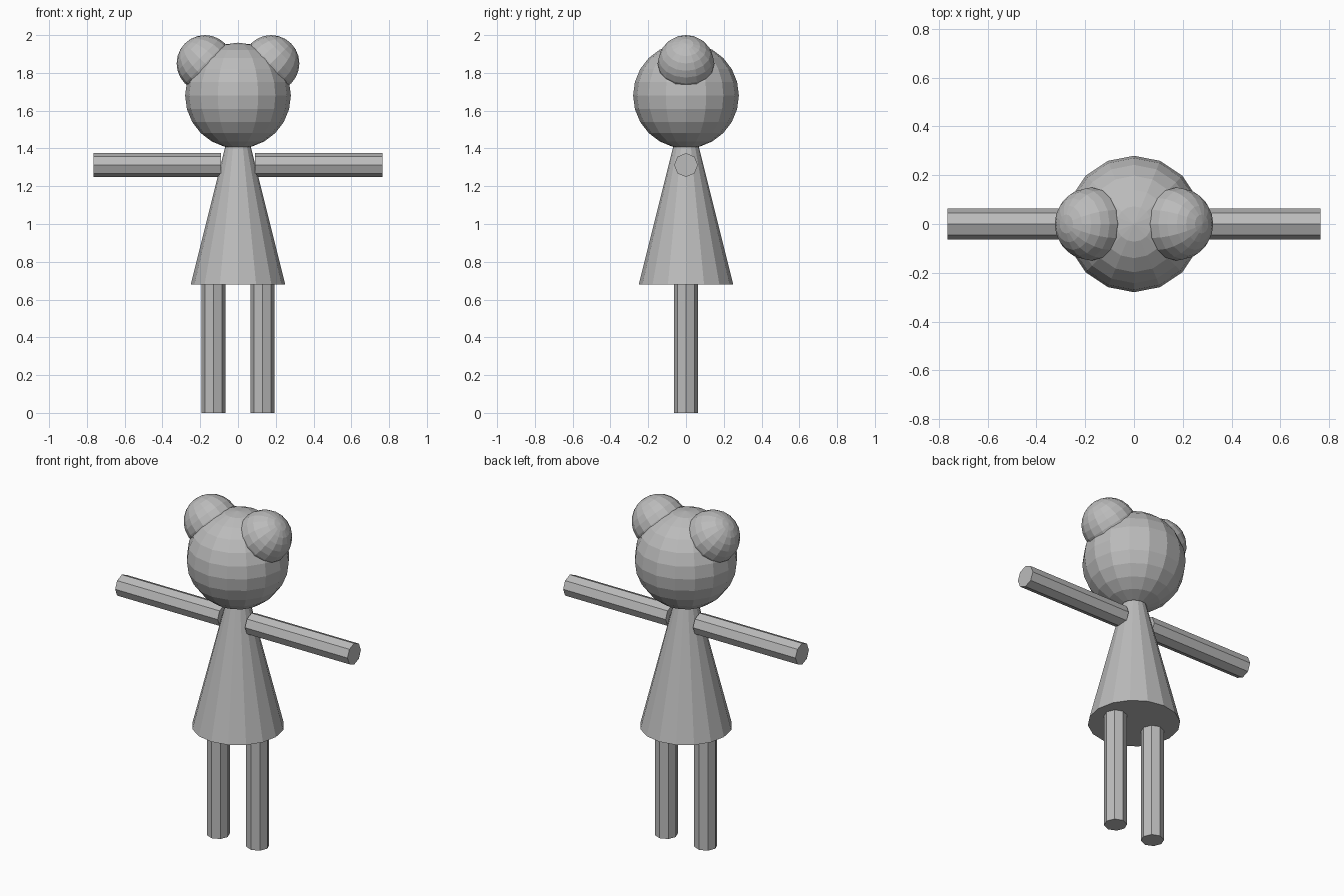
import bpy
from math import pi

if "Cube" in bpy.data.objects:
    bpy.data.objects.remove(bpy.data.objects["Cube"], do_unlink=True)

# Single plain grey for the whole figure
grey = bpy.data.materials.new("plain grey")
grey.use_nodes = True
GREY = (0.5, 0.5, 0.5, 1)
grey.diffuse_color = GREY
grey.node_tree.nodes["Principled BSDF"].inputs["Base Color"].default_value = GREY


def finish(name):
    obj = bpy.context.object
    obj.name = obj.data.name = name
    obj.data.materials.append(grey)
    bpy.ops.object.shade_flat()
    return obj


def sphere(name, radius, location, tilt=0):
    bpy.ops.mesh.primitive_uv_sphere_add(
        segments=16, ring_count=12, radius=radius,
        location=location, rotation=(0, tilt, 0))
    return finish(name)


def rod(name, length, location, tilt=0):
    bpy.ops.mesh.primitive_cylinder_add(
        vertices=8, radius=0.063, depth=length,
        location=location, rotation=(0, tilt, 0))
    return finish(name)


# Head and cone dress, whose tip sits hidden at the head centre
HEAD_Z = 1.68
sphere("head", 0.28, (0, 0, HEAD_Z))
bpy.ops.mesh.primitive_cone_add(vertices=16, radius1=0.25, radius2=0, depth=1,
                                location=(0, 0, HEAD_Z - 0.5))
finish("dress")

# Paired ears, arms and legs
for side, s in (("left", 1), ("right", -1)):
    sphere(side + "_ear", 0.15, (s * 0.175, 0, 1.85), s * pi / 4)
    rod(side + "_arm", 0.675, (s * 0.4275, 0, 1.312), s * pi / 2)
    rod(side + "_leg", 0.68, (s * 0.13, 0, 0.34))
